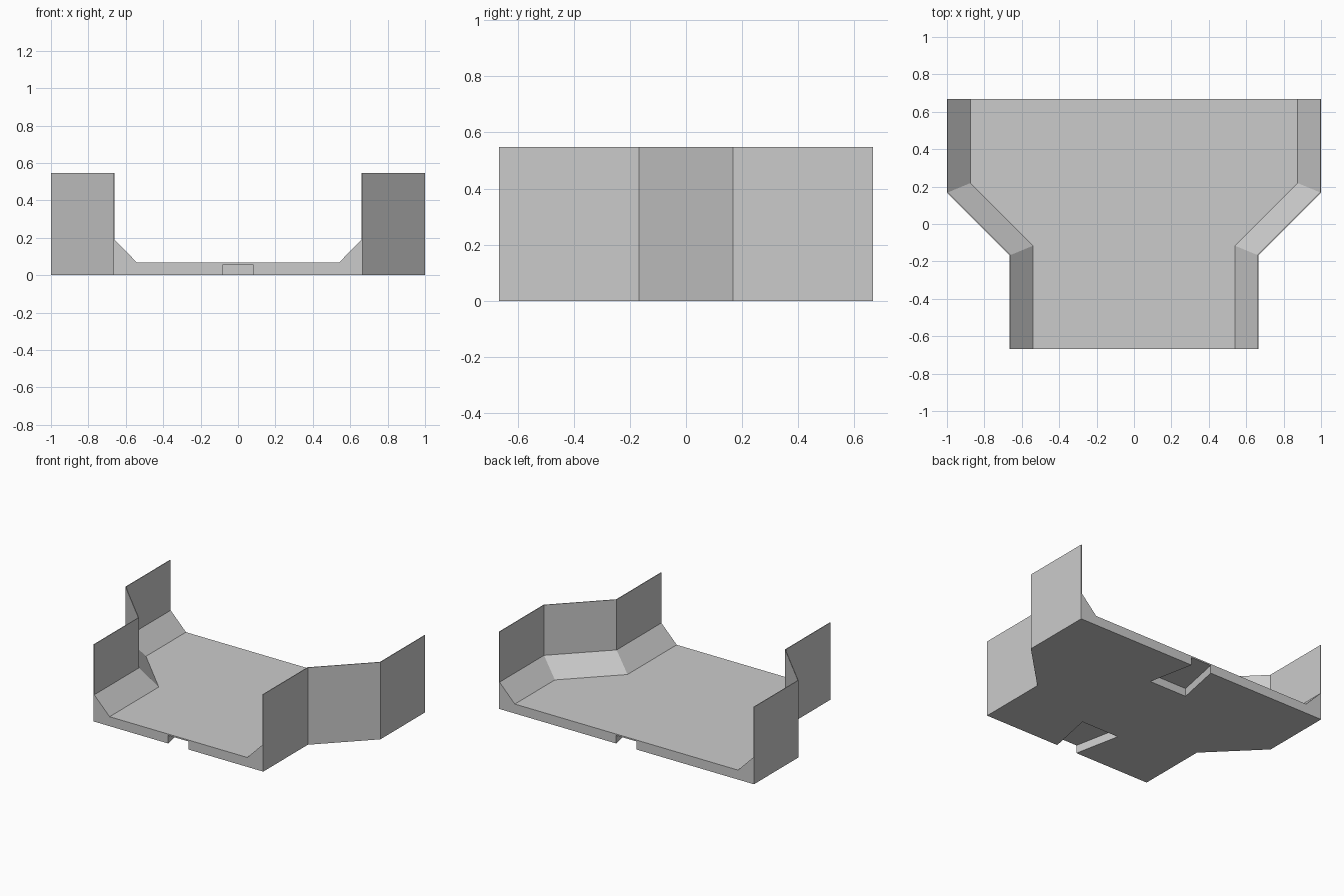
import bpy, bmesh, math

cube = bpy.data.objects.get("Cube")
if cube:
    bpy.data.objects.remove(cube, do_unlink=True)

# One grey material
grey = bpy.data.materials.new("plain_grey")
grey.use_nodes = True
grey.diffuse_color = (0.6, 0.6, 0.6, 1)
grey.node_tree.nodes["Principled BSDF"].inputs["Base Color"].default_value = (0.6, 0.6, 0.6, 1)

END = 0.667      # half length
FLOOR = 0.067    # floor thickness


def loft(name, rings):
    """Closed solid through a row of matching rings."""
    bm = bmesh.new()
    rows = [[bm.verts.new(p) for p in ring] for ring in rings]
    n = len(rows[0])
    for a, b in zip(rows, rows[1:]):
        for i in range(n):
            j = (i + 1) % n
            bm.faces.new((a[i], a[j], b[j], b[i]))
    bm.faces.new(rows[0])
    bm.faces.new(rows[-1])
    bmesh.ops.recalc_face_normals(bm, faces=bm.faces)
    mesh = bpy.data.meshes.new(name)
    bm.to_mesh(mesh)
    bm.free()
    mesh.materials.append(grey)
    obj = bpy.data.objects.new(name, mesh)
    bpy.context.collection.objects.link(obj)
    return obj


# Channel body: thin walls, sloped gutters and floor, swept with mitred bends
profile = [(0, 0), (0, 0.547), (0.005, 0.547), (0.005, 0.19), (0.125, FLOOR)]
miter = math.tan(math.radians(22.5))
stations = [(0.665, -END, 0), (0.665, -0.168, miter), (1, 0.167, miter), (1, END, 0)]
rings = []
for half, y, shift in stations:
    right = [(half - d, y + d * shift, z) for d, z in profile]
    left = [(-x, yy, z) for x, yy, z in reversed(right)]
    rings.append(right + left)
body = loft("channel_body", rings)

# Flared key slots under the middle of both ends
bpy.context.view_layer.objects.active = body
for side in (-1, 1):
    outline = [(0.08, END + 0.05), (0.08, END), (0.147, END - 0.33)]
    outline += [(-x, y) for x, y in reversed(outline)]
    slot = loft("slot_cutter", [[(x, side * y, z) for x, y in outline] for z in (-0.05, 0.057)])
    slot.hide_render = True
    cut = body.modifiers.new("key_slot", "BOOLEAN")
    cut.operation = "DIFFERENCE"
    cut.solver = "EXACT"
    cut.object = slot
    bpy.ops.object.modifier_apply(modifier=cut.name)
    bpy.data.objects.remove(slot, do_unlink=True)
